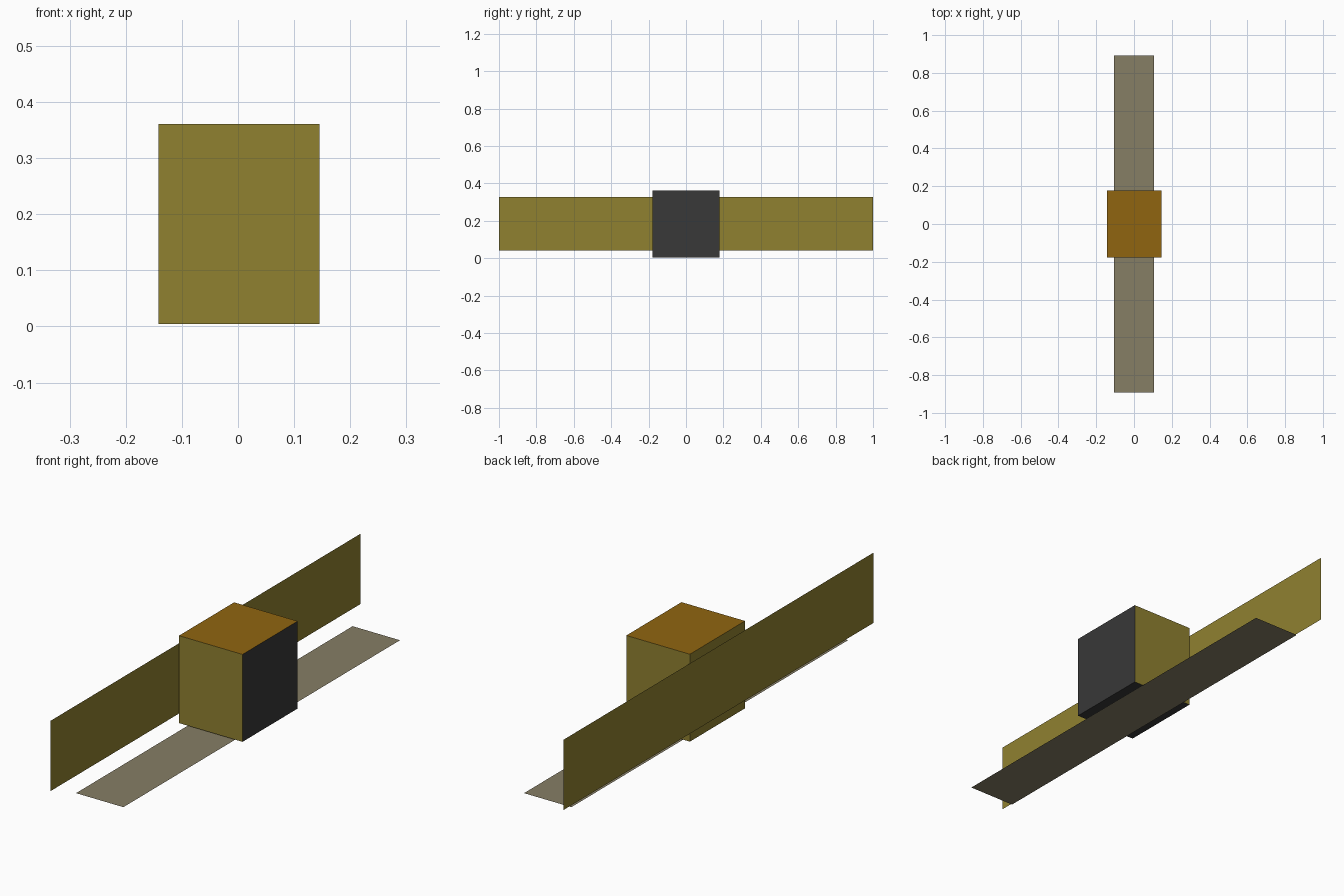
import bpy
from math import pi

if "Cube" in bpy.data.objects:
    bpy.data.objects.remove(bpy.data.objects["Cube"])

CX = 0.0015          # body centre in x
TOP = 0.361          # body top


def material(name, rgb):
    m = bpy.data.materials.new(name)
    m.diffuse_color = (*rgb, 1)
    m.use_nodes = True
    m.node_tree.nodes["Principled BSDF"].inputs["Base Color"].default_value = m.diffuse_color
    return m


OLIVE = material("olive", (0.28, 0.22, 0.03))
DARK = material("dark_grey", (0.04, 0.04, 0.04))
AMBER = material("amber", (0.28, 0.13, 0.005))
DULL = material("dull_olive", (0.24, 0.21, 0.13))


def finish(name, scale, mat):
    ob = bpy.context.object
    ob.name = name
    ob.scale = scale
    bpy.ops.object.transform_apply(location=False, rotation=True, scale=True)
    ob.data.materials.append(mat)
    return ob


def sheet(name, loc, w, h, mat, rot=(0, 0, 0)):
    bpy.ops.mesh.primitive_plane_add(size=1, location=loc, rotation=rot)
    return finish(name, (w, h, 1), mat)


# Central box: olive ends, dark right side and underside, amber top
bpy.ops.mesh.primitive_cube_add(size=1, location=(CX, 0, (0.004 + TOP) / 2))
body = finish("body", (0.287, 0.356, TOP - 0.004), OLIVE)
body.data.materials.append(DARK)
body.data.materials.append(AMBER)
for p in body.data.polygons:
    if p.normal.x > 0.9 or p.normal.z < -0.9:
        p.material_index = 1
    elif p.normal.z > 0.9:
        p.material_index = 2

# Long thin panels: upright one on the left side, flat one underneath
sheet("side_panel", (-0.146, 0, 0.183), 0.287, 2.0, OLIVE, (0, pi / 2, 0))
sheet("bottom_panel", (0, 0, 0), 0.214, 1.785, DULL)

# Flush round plate and four corner pads on the top
bpy.ops.mesh.primitive_circle_add(vertices=32, radius=0.09, fill_type='NGON',
                                  location=(CX, 0, TOP + 0.0006))
finish("top_disc", (1, 1, 1), AMBER)
for sx in (-1, 1):
    for sy in (-1, 1):
        sheet("corner_pad", (CX + sx * 0.09, sy * 0.124, TOP + 0.0006),
              0.032, 0.032, AMBER)
